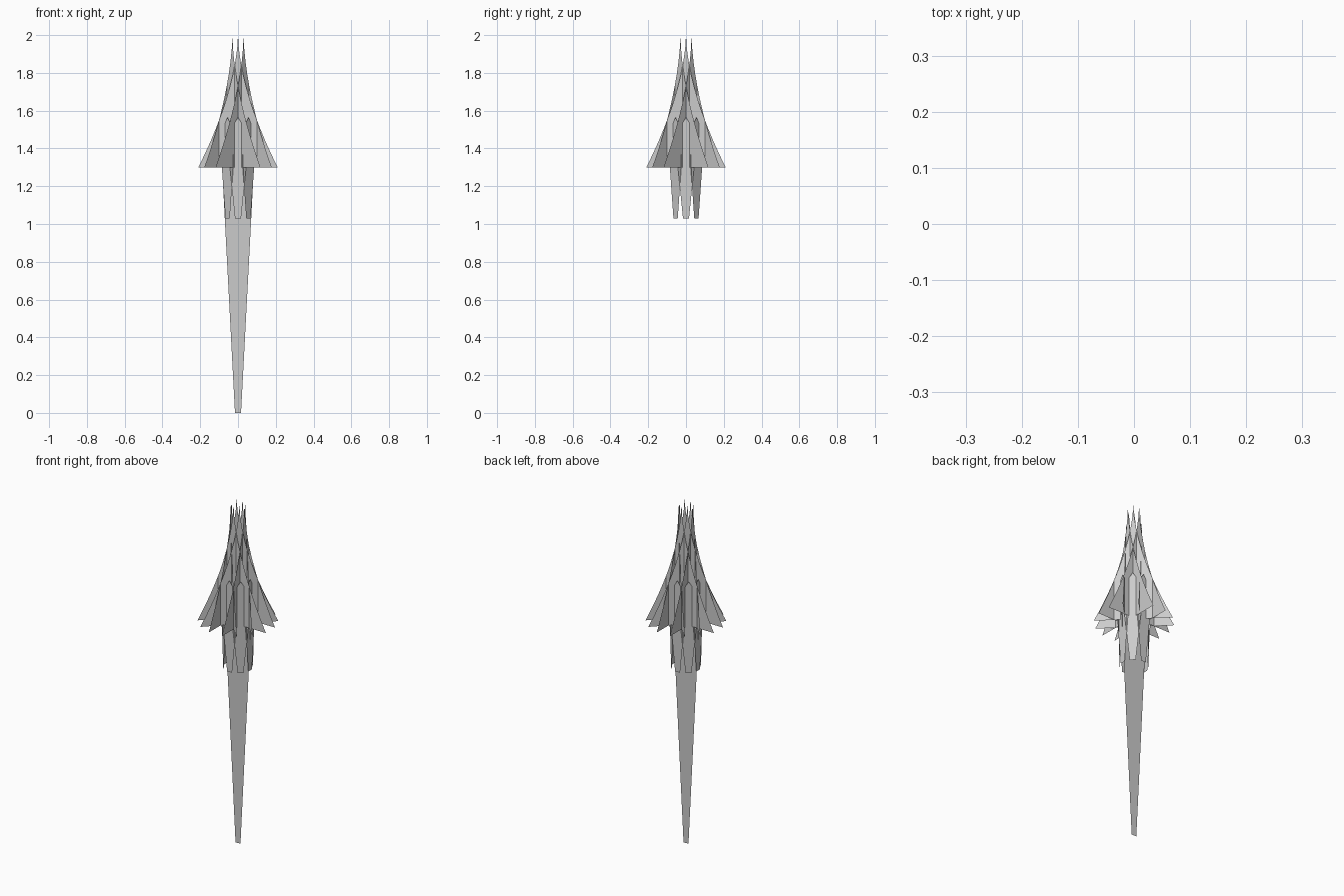
import bpy, math
from mathutils import Matrix

if "Cube" in bpy.data.objects:
    bpy.data.objects.remove(bpy.data.objects["Cube"])


def card(name, half, radius=0.0, angle=0.0):
    """Flat upright card, mirrored from (half_width, z) rows, facing outward."""
    verts, left, right = [], [], []
    for w, z in half:
        right.append(len(verts))
        verts.append((w, -radius, z))
        if w > 0:
            left.append(len(verts))
            verts.append((-w, -radius, z))
        else:
            left.append(right[-1])
    faces = []
    for i in range(len(half) - 1):
        f = [left[i], right[i], right[i + 1], left[i + 1]]
        faces.append(list(dict.fromkeys(f)))
    mesh = bpy.data.meshes.new(name)
    mesh.from_pydata(verts, [], faces)
    mesh.transform(Matrix.Rotation(angle, 4, 'Z'))
    mesh.update()
    ob = bpy.data.objects.new(name, mesh)
    bpy.context.collection.objects.link(ob)
    return ob


# single flat tapering stem
card("stem", [(0.016, 0.0), (0.07, 1.03), (0.089, 1.4)])

# outlines: concave spire and slim hanging leaf
N = 10
spire = [(0.21 * (1 - i / N) ** 1.68, 1.3 + 0.7 * i / N) for i in range(N)] + [(0.0, 2.0)]
leaf = [(0.016, 1.03), (0.043, 1.3), (0.042, 1.42), (0.021, 1.53), (0.0, 1.565)]

# eight of each around the stem
for k in range(8):
    a = k * math.pi / 4
    card(f"spire_petal_{k}", spire, 0.042, a)
    card(f"hanging_leaf_{k}", leaf, 0.078, a)
